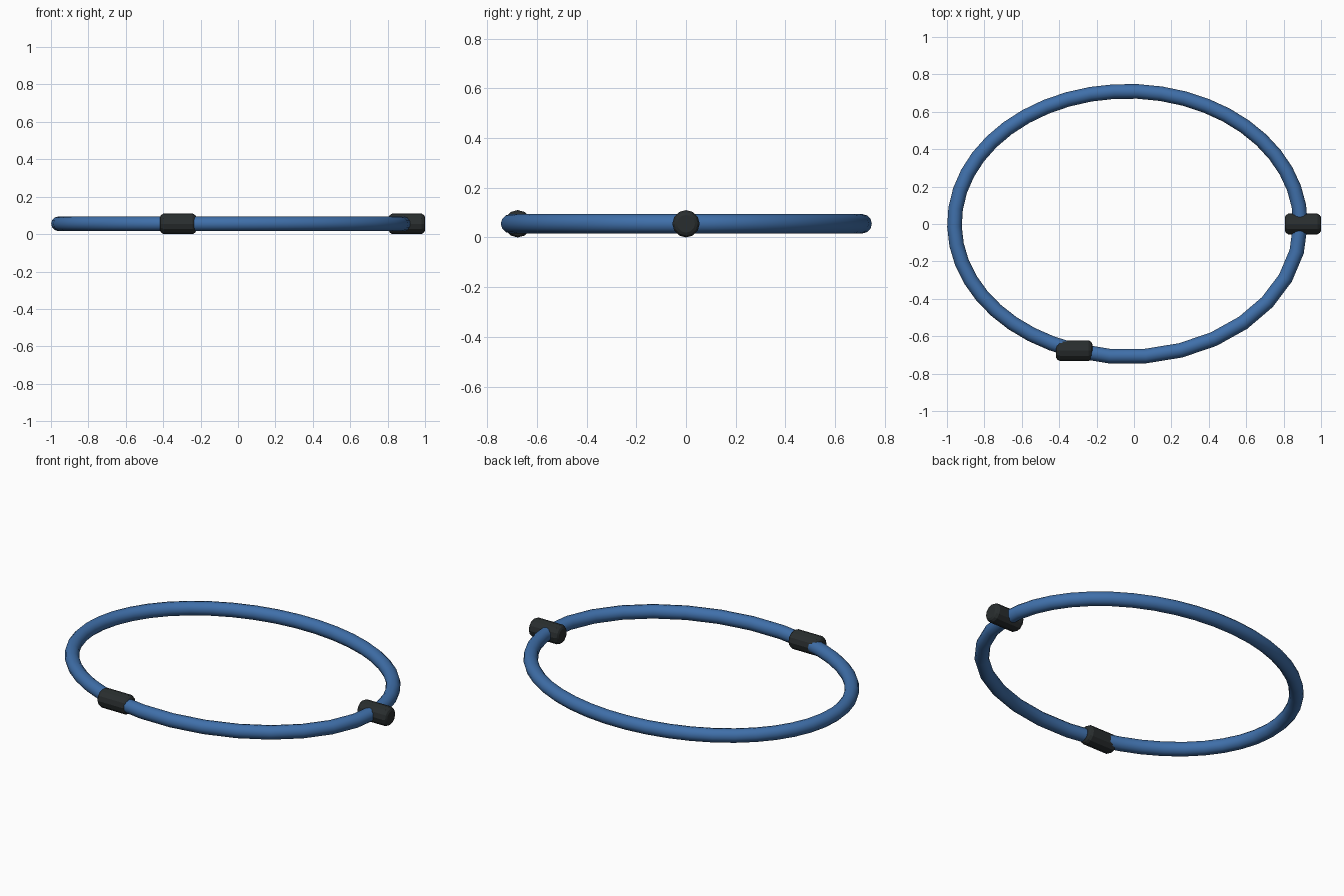
import bpy, bmesh, math
from mathutils import Vector

if "Cube" in bpy.data.objects:
    bpy.data.objects.remove(bpy.data.objects["Cube"])

CX, A, B, Z = -0.035, 0.925, 0.71, 0.055   # ellipse of the hose centreline


def material(name, rgb):
    m = bpy.data.materials.new(name)
    m.diffuse_color = (*rgb, 1)
    m.use_nodes = True
    m.node_tree.nodes["Principled BSDF"].inputs["Base Color"].default_value = m.diffuse_color
    return m


def sweep(name, rings, mat, angle):
    """Skin a list of vertex rings and cap both ends."""
    bm = bmesh.new()
    vs = [[bm.verts.new(p) for p in ring] for ring in rings]
    n = len(vs[0])
    for r0, r1 in zip(vs, vs[1:]):
        for i in range(n):
            j = (i + 1) % n
            bm.faces.new((r0[i], r0[j], r1[j], r1[i]))
    bm.faces.new(vs[0])
    bm.faces.new(vs[-1])
    bmesh.ops.recalc_face_normals(bm, faces=bm.faces)
    me = bpy.data.meshes.new(name)
    bm.to_mesh(me)
    bm.free()
    ob = bpy.data.objects.new(name, me)
    bpy.context.collection.objects.link(ob)
    me.materials.append(mat)
    bpy.ops.object.select_all(action='DESELECT')
    ob.select_set(True)
    bpy.context.view_layer.objects.active = ob
    bpy.ops.object.shade_smooth_by_angle(angle=math.radians(angle))
    return ob


def circle(c, side, up, r, n):
    return [c + r * (math.cos(t) * side + math.sin(t) * up)
            for t in (2 * math.pi * i / n for i in range(n))]


def hose(name, start, end, segments, mat):
    rings = []
    for k in range(segments + 1):
        t = math.radians(start + (end - start) * k / segments)
        c = Vector((CX + A * math.cos(t), B * math.sin(t), Z))
        side = Vector((B * math.cos(t), A * math.sin(t), 0)).normalized()
        rings.append(circle(c, side, Vector((0, 0, 1)), 0.039, 12))
    sweep(name, rings, mat, 40)


def coupling(name, x, y, mat):
    # barrel along x with rounded ends
    half = [(0.097, 0.036), (0.091, 0.047), (0.078, 0.055)]
    prof = [(-d, r) for d, r in half] + [(d, r) for d, r in reversed(half)]
    rings = [circle(Vector((x + d, y, Z)), Vector((0, 1, 0)),
                    Vector((0, 0, 1)), r, 12) for d, r in prof]
    sweep(name, rings, mat, 25)


blue = material("hose_blue", (0.05, 0.16, 0.40))
dark = material("coupling_dark", (0.022, 0.027, 0.028))

# Long and short hose arcs meeting at the couplings
hose("long_hose", 0, 252, 32, blue)
hose("short_hose", 252, 360, 9, blue)

# Couplings
coupling("side_coupling", 0.903, 0.0, dark)
coupling("front_coupling", -0.32, -0.677, dark)
